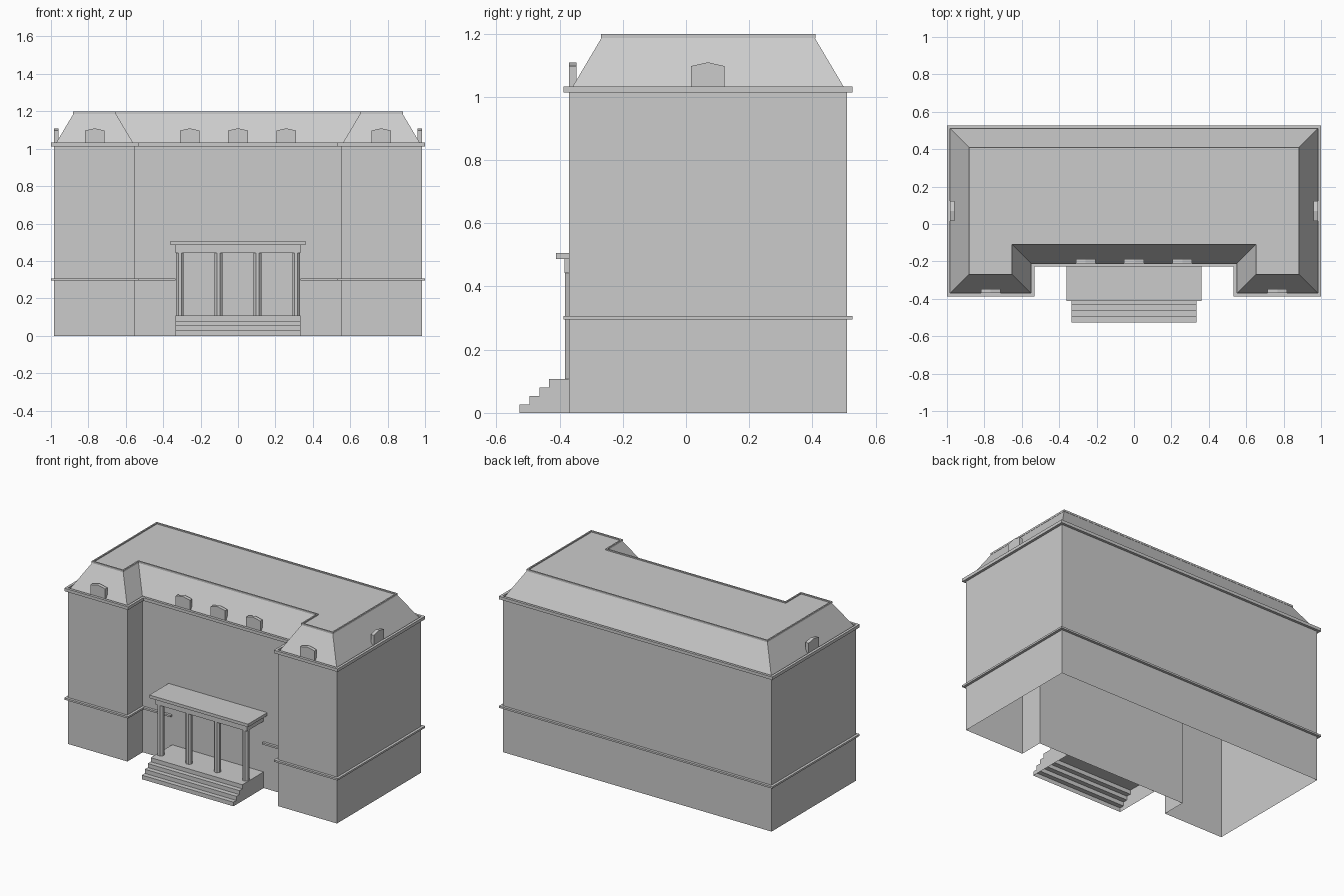
import bpy, bmesh
from math import pi

if "Cube" in bpy.data.objects:
    bpy.data.objects.remove(bpy.data.objects["Cube"])


def finish(name, bm):
    bmesh.ops.recalc_face_normals(bm, faces=bm.faces[:])
    me = bpy.data.meshes.new(name)
    bm.to_mesh(me)
    bm.free()
    ob = bpy.data.objects.new(name, me)
    bpy.context.collection.objects.link(ob)
    return ob


def u_plan(d, gap=None):
    """U-shaped footprint grown outward by d; a gap opens it at the recess."""
    x, xi, yb, yf, yr = 0.983 + d, 0.55 - d, 0.51 + d, -0.37 - d, -0.21 - d
    half = [(xi, yr), (xi, yf), (x, yf), (x, yb)]
    if gap:
        half = [(gap, yr)] + half
    return half + [(-px, py) for px, py in reversed(half)]


def sweep(name, profile, ring=False, gap=None, cap=False):
    """Run a profile of (offset, z) points round the footprint."""
    bm = bmesh.new()
    rows = [[bm.verts.new((x, y, z)) for x, y in u_plan(d, gap)] for d, z in profile]
    n = len(rows[0])
    pairs = list(zip(rows, rows[1:])) + ([(rows[-1], rows[0])] if ring else [])
    for a, b in pairs:
        for i in range(n - 1 if gap else n):
            j = (i + 1) % n
            bm.faces.new((a[i], a[j], b[j], b[i]))
    if gap:
        for i in (0, -1):
            bm.faces.new([r[i] for r in rows])
    if cap:
        bm.faces.new(rows[-1])
    return finish(name, bm)


def band(name, d0, d1, z0, z1, gap=None):
    return sweep(name, [(d0, z0), (d1, z0), (d1, z1), (d0, z1)], ring=True, gap=gap)


def box(name, x, y0, y1, z0, z1):
    bm = bmesh.new()
    bmesh.ops.create_cube(bm, size=1)
    for v in bm.verts:
        v.co = (v.co.x * 2 * x, y1 if v.co.y > 0 else y0, z1 if v.co.z > 0 else z0)
    return finish(name, bm)


# Walls, open underneath, and mansard roof
sweep("walls", [(0, 0), (0, 1.013)])
sweep("mansard_roof", [(0, 1.013), (-0.105, 1.19)], cap=True)
band("roof_rim", -0.11, -0.101, 1.186, 1.198)
band("cornice", 0, 0.017, 1.013, 1.033)
band("string_course", 0, 0.017, 0.295, 0.307, gap=0.335)

# Steps and porch platform, open underneath
steps = [(-0.526, 0), (-0.526, 0.027), (-0.495, 0.027), (-0.495, 0.054),
         (-0.464, 0.054), (-0.464, 0.08), (-0.433, 0.08), (-0.433, 0.107), (-0.21, 0.107)]
bm = bmesh.new()
sides = [[bm.verts.new((x, y, z)) for y, z in steps] for x in (-0.335, 0.335)]
for i in range(len(steps) - 1):
    bm.faces.new((sides[0][i], sides[0][i + 1], sides[1][i + 1], sides[1][i]))
for s, x in zip(sides, (-0.335, 0.335)):
    bm.faces.new(s + [bm.verts.new((x, -0.21, 0))])
finish("porch_steps", bm)

# Porch beam, roof slab and columns
box("porch_beam", 0.335, -0.385, -0.21, 0.442, 0.486)
box("porch_roof", 0.361, -0.411, -0.21, 0.486, 0.506)
for k, x in enumerate((-0.311, -0.104, 0.104, 0.311)):
    bpy.ops.mesh.primitive_cylinder_add(vertices=8, radius=0.022, depth=0.335,
                                        end_fill_type='NOTHING', rotation=(0, 0, pi / 8),
                                        location=(x, -0.362, 0.2745))
    bpy.context.object.name = f"porch_column_{k + 1}"


def dormer(name, x, y, turn=0):
    """Thin gabled dormer; front face at the given point, depth going inward."""
    bm = bmesh.new()
    w = 0.053
    f = bm.faces.new([bm.verts.new((px, 0, pz)) for px, pz in
                      ((-w, 1.03), (w, 1.03), (w, 1.097), (0, 1.109), (-w, 1.097))])
    new = bmesh.ops.extrude_face_region(bm, geom=[f])["geom"]
    for v in new:
        if isinstance(v, bmesh.types.BMVert):
            v.co.y = 0.023
    ob = finish(name, bm)
    ob.location = (x, y, 0)
    ob.rotation_euler.z = turn


# Dormers on recess, wings and sides
for k, x in enumerate((-0.258, 0, 0.258)):
    dormer(f"recess_dormer_{k + 1}", x, -0.21)
for side, s in (("left", -1), ("right", 1)):
    dormer(f"{side}_wing_dormer", s * 0.766, -0.37)
    dormer(f"{side}_side_dormer", s * 0.983, 0.069, s * pi / 2)
